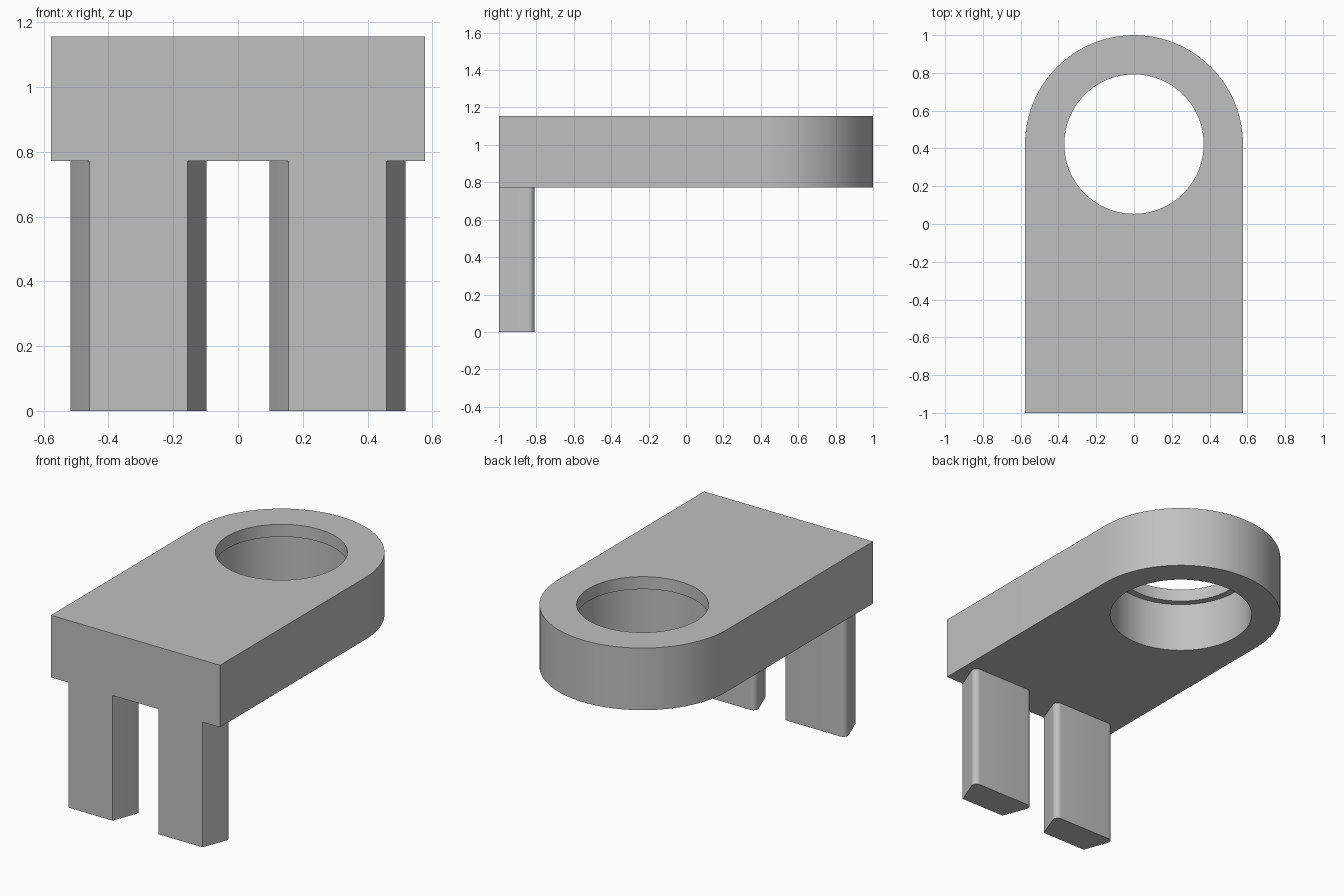
import bpy, bmesh
from math import cos, sin, pi, atan2, acos, hypot

cube = bpy.data.objects.get("Cube")
if cube:
    bpy.data.objects.remove(cube, do_unlink=True)

grey = bpy.data.materials.new("plain grey")
grey.use_nodes = True
grey.diffuse_color = (0.53, 0.53, 0.53, 1)
grey.node_tree.nodes["Principled BSDF"].inputs["Base Color"].default_value = grey.diffuse_color

HALF_W, TOP, UNDER = 0.577, 1.155, 0.772
EYE_Y = 1 - HALF_W
LIP_R, BORE_R, LEDGE = 0.369, 0.41, 1.078
SEGMENTS = 96


def arc(cx, cy, r, a, b, n):
    return [(cx + r * cos(a + (b - a) * i / n), cy + r * sin(a + (b - a) * i / n))
            for i in range(n + 1)]


def ring(bm, points, z):
    """Closed loop of vertices and edges at one height."""
    verts = [bm.verts.new((x, y, z)) for x, y in points]
    edges = [bm.edges.new((v, verts[i - 1])) for i, v in enumerate(verts)]
    return verts, edges


def skin(bm, lower, upper):
    """Quads between two matching loops."""
    a, b = lower[0], upper[0]
    for i in range(len(a)):
        bm.faces.new((a[i - 1], a[i], b[i], b[i - 1]))


def finish(bm, name):
    bmesh.ops.recalc_face_normals(bm, faces=bm.faces[:])
    mesh = bpy.data.meshes.new(name)
    bm.to_mesh(mesh)
    bm.free()
    mesh.materials.append(grey)
    obj = bpy.data.objects.new(name, mesh)
    bpy.context.collection.objects.link(obj)
    bpy.ops.object.select_all(action='DESELECT')
    obj.select_set(True)
    bpy.context.view_layer.objects.active = obj
    bpy.ops.object.shade_smooth_by_angle(angle=pi / 6)


# Round-ended plate with a stepped hole
bm = bmesh.new()
outline = [(-HALF_W, -1), (HALF_W, -1)] + arc(0, EYE_Y, HALF_W, 0, pi, SEGMENTS // 2)
lip = arc(0, EYE_Y, LIP_R, 0, 2 * pi, SEGMENTS)[:-1]
bore = arc(0, EYE_Y, BORE_R, 0, 2 * pi, SEGMENTS)[:-1]
outer_low, outer_top = ring(bm, outline, UNDER), ring(bm, outline, TOP)
steps = [ring(bm, bore, UNDER), ring(bm, bore, LEDGE),
         ring(bm, lip, LEDGE), ring(bm, lip, TOP)]
for outer, hole in ((outer_low, steps[0]), (outer_top, steps[-1])):
    bmesh.ops.triangle_fill(bm, use_beauty=True, edges=outer[1] + hole[1])
skin(bm, outer_low, outer_top)
for lower, upper in zip(steps, steps[1:]):
    skin(bm, lower, upper)
finish(bm, "plate")

# Dovetail legs, wider at the back with rounded back corners
FRONT_HALF, BACK_HALF, BACK_Y, ROUND = 0.151, 0.21, -0.81, 0.03
cx, cy = BACK_HALF - ROUND, BACK_Y - ROUND
dx, dy = FRONT_HALF - cx, -1 - cy
start = atan2(dy, dx) + acos(ROUND / hypot(dx, dy))
half = [(FRONT_HALF, -1)] + arc(cx, cy, ROUND, start, pi / 2, 10)
section = half + [(-x, y) for x, y in reversed(half)]
for side, name in ((1, "left_leg"), (-1, "right_leg")):
    bm = bmesh.new()
    points = [(x + side * 0.307, y) for x, y in section]
    low, high = ring(bm, points, 0), ring(bm, points, UNDER)
    skin(bm, low, high)
    bm.faces.new(low[0])
    bm.faces.new(high[0])
    finish(bm, name)
